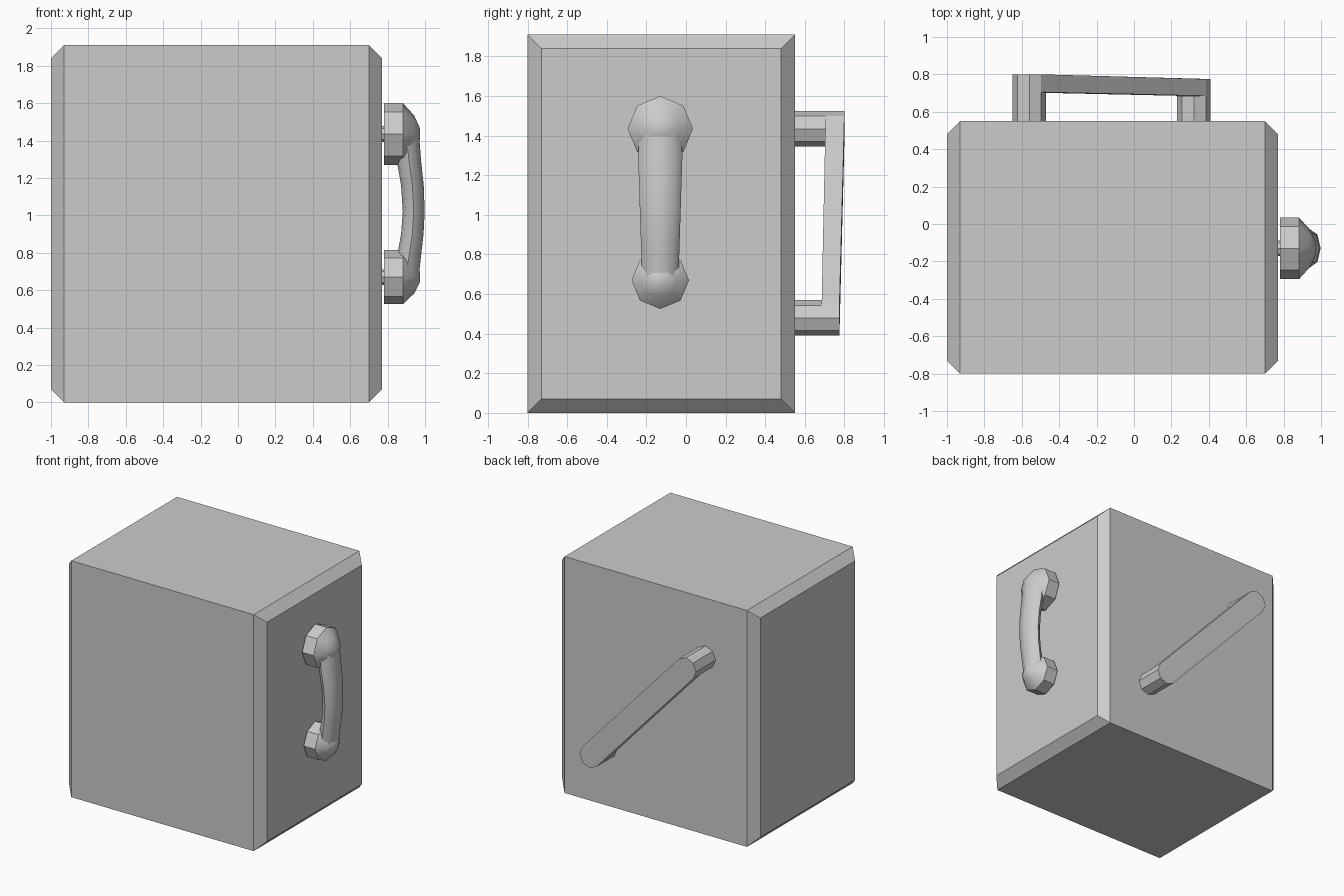
import bpy, bmesh
from math import sin, cos, pi, radians

if "Cube" in bpy.data.objects:
    bpy.data.objects.remove(bpy.data.objects["Cube"])


def finish(name, bm, smooth=None):
    bmesh.ops.recalc_face_normals(bm, faces=bm.faces)
    mesh = bpy.data.meshes.new(name)
    bm.to_mesh(mesh)
    bm.free()
    ob = bpy.data.objects.new(name, mesh)
    bpy.context.collection.objects.link(ob)
    if smooth:
        bpy.ops.object.select_all(action='DESELECT')
        ob.select_set(True)
        bpy.context.view_layer.objects.active = ob
        bpy.ops.object.shade_smooth_by_angle(angle=radians(smooth))
    return ob


def loft(name, rings, smooth=None):
    """Skin closed rings of equal length and cap both ends."""
    bm = bmesh.new()
    rows = [[bm.verts.new(p) for p in ring] for ring in rings]
    n = len(rows[0])
    for a, b in zip(rows, rows[1:]):
        for i in range(n):
            j = (i + 1) % n
            bm.faces.new((a[i], a[j], b[j], b[i]))
    bm.faces.new(rows[0])
    bm.faces.new(rows[-1])
    return finish(name, bm, smooth)


def octagon(r):
    return [(r * cos(i * pi / 4), r * sin(i * pi / 4)) for i in range(8)]


# Main block, with chamfered left and right ends
def block_ring(x, inset):
    y0, y1, z0, z1 = -0.80 + inset, 0.55 - inset, inset, 1.91 - inset
    return [(x, y0, z0), (x, y1, z0), (x, y1, z1), (x, y0, z1)]


loft("block", [block_ring(-1, .07), block_ring(-.93, 0),
               block_ring(.70, 0), block_ring(.77, .07)])

# Handset on the right side: two domed ends with small mounting pegs
YC = -0.13


def turned(name, z, profile, smooth=None):
    loft(name, [[(x, YC + a, z + b) for a, b in octagon(r)] for x, r in profile], smooth)


for label, z, r in (("upper", 1.435, .165), ("lower", .67, .145)):
    turned(label + "_handset_end", z,
           [(.78, r), (.882, r), (.942, r * .6), (.972, r * .2)], 35)
    turned(label + "_peg", z, [(.76, .042), (.80, .042)])

# Handset grip: bowed octagonal bar (z, inner x, outer x, half width)
grip = [(1.44, .83, .968, .105), (1.30, .848, .978, .112), (1.16, .872, .993, .107),
        (1.02, .881, .998, .103), (.90, .872, .992, .099), (.77, .848, .977, .095),
        (.66, .83, .965, .09)]
loft("handset_grip",
     [[((xi + xo) / 2 + a * (xo - xi) / 2, YC + b * w, z) for a, b in octagon(1)]
      for z, xi, xo, w in grip], 50)

# Diagonal pull handle on the back: octagonal posts and a flat bar
ends = [("upper", -.56, 1.435, .705, .80), ("lower", .32, .48, .685, .775)]
bar = bmesh.new()
for label, x, z, y_in, y_out in ends:
    rings = [[(x + a, y, z + b) for a, b in octagon(.09)] for y in (.54, y_in, y_out)]
    loft(label + "_handle_post", rings[:2])
    for ring in rings[1:]:
        for p in ring:
            bar.verts.new(p)
hull = bmesh.ops.convex_hull(bar, input=bar.verts)
extra = {v for v in hull["geom_interior"] + hull["geom_unused"]
         if isinstance(v, bmesh.types.BMVert)}
bmesh.ops.delete(bar, geom=list(extra), context='VERTS')
bmesh.ops.dissolve_limit(bar, angle_limit=radians(2), verts=bar.verts, edges=bar.edges)
finish("handle_bar", bar)
